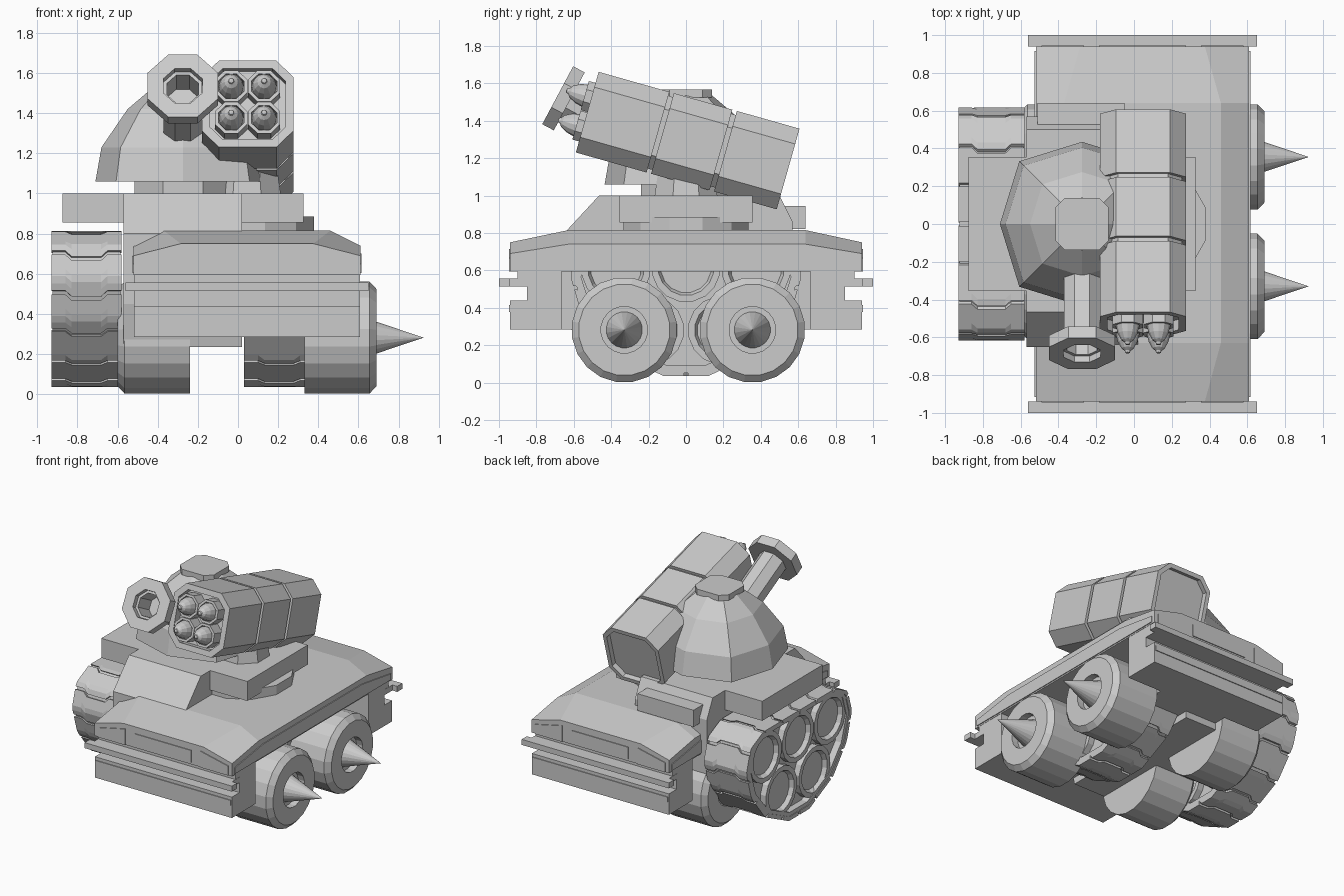
import bpy, bmesh, math
from mathutils import Vector, Matrix

if "Cube" in bpy.data.objects:
    bpy.data.objects.remove(bpy.data.objects["Cube"])

grey = bpy.data.materials.new("plain grey")
grey.diffuse_color = (0.6, 0.6, 0.6, 1)
grey.use_nodes = True
grey.node_tree.nodes["Principled BSDF"].inputs["Base Color"].default_value = grey.diffuse_color
CAR, TANK = 0.045, -0.275          # centre lines of the two merged vehicles
I = Matrix.Identity(4)


def finish(name, bm, m=I):
    bmesh.ops.remove_doubles(bm, verts=bm.verts, dist=1e-5)
    bmesh.ops.recalc_face_normals(bm, faces=bm.faces)
    bm.transform(m)
    me = bpy.data.meshes.new(name)
    bm.to_mesh(me)
    bm.free()
    me.materials.append(grey)
    ob = bpy.data.objects.new(name, me)
    bpy.context.collection.objects.link(ob)
    return ob


def loft(name, rings, m=I, caps=True, closed=False):
    bm = bmesh.new()
    vs = [[bm.verts.new(p) for p in r] for r in rings]
    n = len(vs[0])
    pairs = list(zip(vs, vs[1:])) + ([(vs[-1], vs[0])] if closed else [])
    for a, b in pairs:
        for i in range(n):
            j = (i + 1) % n
            bm.faces.new((a[i], a[j], b[j], b[i]))
    if caps and not closed:
        bm.faces.new(vs[0])
        bm.faces.new(vs[-1])
    return finish(name, bm, m)


def put(axis, p, a):
    return {'x': (a, p[0], p[1]), 'y': (p[0], a, p[1]), 'z': (p[0], p[1], a)}[axis]


def prism(name, pts, axis, a, b, m=I):
    return loft(name, [[put(axis, p, t) for p in pts] for t in (a, b)], m)


def box(name, x0, x1, y0, y1, z0, z1):
    return prism(name, [(x0, y0), (x1, y0), (x1, y1), (x0, y1)], 'z', z0, z1)


def lathe(name, prof, pos, direction, n=20, phase=0.0, closed=False, m=I):
    """Turn (radius, distance) points about an axis."""
    q = Vector(direction).to_track_quat('Z', 'Y').to_matrix().to_4x4()
    ang = [2 * math.pi * (i + phase) / n for i in range(n)]
    rings = [[(max(r, 1e-6) * math.cos(t), max(r, 1e-6) * math.sin(t), d) for t in ang] for r, d in prof]
    return loft(name, rings, m @ Matrix.Translation(pos) @ q, closed=closed)


def octa(w, h, c):
    return [(w, h - c), (w - c, h), (c - w, h), (-w, h - c), (-w, c - h), (c - w, -h), (w - c, -h), (w, c - h)]


# ---- car: upper shell
def section(y, zs, tw, zt, hw=0.565):
    return [(CAR + x, y, z) for x, z in
            [(-hw, 0.595), (hw, 0.595), (hw, zs), (tw, zt), (-tw, zt), (-hw, zs)]]

loft("car_shell", [section(-0.94, 0.69, 0.33, 0.75), section(-0.63, 0.74, 0.415, 0.815),
                   section(0.64, 0.74, 0.415, 0.815), section(0.94, 0.69, 0.33, 0.75)])
# ---- car: lower chassis
box("car_chassis_middle", CAR - 0.28, CAR + 0.28, -0.7, 0.7, 0.285, 0.6)
for s, end in ((-1, "front"), (1, "rear")):
    prof = [(0.665, 0.285), (0.94, 0.285), (0.94, 0.44), (0.85, 0.44), (0.85, 0.515), (0.90, 0.515), (0.90, 0.6), (0.665, 0.6)]
    prism("car_chassis_" + end, [(s * y, z) for y, z in prof], 'x', CAR - 0.563, CAR + 0.563)
    box(end + "_bumper", -0.56, 0.65, *sorted((s * 0.94, s * 1.0)), 0.515, 0.556)
    box(end + "_bumper_mount", CAR - 0.565, CAR + 0.565, *sorted((s * 0.85, s * 0.95)), 0.515, 0.556)
    # thin panels on the end faces
    ya, yb = s * 0.935, s * 0.946
    prism(end + "_grille", [(-0.185, 0.61), (0.275, 0.61), (0.275, 0.70), (-0.185, 0.70)], 'y', ya, yb)
    prism(end + "_lower_strip", [(-0.51, 0.378), (0.6, 0.378), (0.6, 0.416), (-0.51, 0.416)], 'y', ya, yb)
    for k in (-1, 1):
        lamp = [(0.31, 0.59 + 0.005), (0.535, 0.595), (0.535, 0.665), (0.31, 0.715)]
        prism(end + "_lamp", [(CAR + k * x, z) for x, z in lamp], 'y', ya, yb)
for k in (-1, 1):
    band = [(-0.915, 0.605), (0.915, 0.605), (0.915, 0.65), (0.58, 0.70), (-0.58, 0.70), (-0.915, 0.65)]
    prism("side_band", band, 'x', CAR + k * 0.56, CAR + k * 0.571)

# ---- car: wheels with spiked hubs
for k in (-1, 1):
    for y in (-0.33, 0.355):
        tip = 0.88 if k > 0 else 0.66
        lathe("car_wheel", [(0, 0.285), (0.282, 0.285), (0.282, 0.61), (0.245, 0.645), (0.125, 0.645), (0.125, 0.595),
                            (0.097, 0.595), (0, tip)], (CAR, y, 0.282), (k, 0, 0), 20, 0.5)

# ---- tank: tracks
half = [(0.12, 0.035), (0.40, 0.17), (0.56, 0.37), (0.62, 0.575), (0.57, 0.74), (0.42, 0.812)]
path = [Vector(p) for p in half] + [Vector((-y, z)) for y, z in reversed(half)]
MID = Vector((0, 0.46))
N = len(path)
lens = [(path[(i + 1) % N] - path[i]).length for i in range(N)]
TOTAL = sum(lens)


def at(s):
    s %= TOTAL
    for i in range(N):
        if s <= lens[i]:
            return path[i].lerp(path[(i + 1) % N], s / lens[i])
        s -= lens[i]
    return path[0]


def shrink(p, d):
    v = p - MID
    return p - v.normalized() * d


PLATES = 16
cols = [(-1, 0), (-0.6, 0), (-0.42, 0.03), (0.42, 0.03), (0.6, 0), (1, 0)]
for cx, side in ((-0.755, "left"), (0.205, "right")):
    # belt ring and recessed core
    outer = [shrink(p, 0.018) for p in path]
    inner = [shrink(p, 0.06) for p in path]
    loft(side + "_track_belt", [[put('x', p, cx + o) for p in pts] for pts, o in
                                ((outer, -0.17), (outer, 0.17), (inner, 0.17), (inner, -0.17))], closed=True)
    prism(side + "_track_core", [shrink(p, 0.04) for p in path], 'x', cx - 0.12, cx + 0.12)
    # interlocking tread plates
    bm = bmesh.new()
    step = TOTAL / PLATES
    for i in range(PLATES):
        grid = []
        for r in range(6):
            s0 = -0.11 + i * step + (step - 0.02) * r / 5
            row = []
            for f, off in cols:
                p = at(s0 + off)
                row.append([bm.verts.new(put('x', q, cx + f * 0.175)) for q in (p, shrink(p, 0.03))])
            grid.append(row)
        R, C = 5, len(cols) - 1
        for lay in (0, 1):
            for r in range(R):
                for c in range(C):
                    bm.faces.new([grid[r + a][c + b][lay] for a, b in ((0, 0), (0, 1), (1, 1), (1, 0))])
        rim = [grid[0][c] for c in range(C)] + [grid[r][C] for r in range(R)] + \
              [grid[R][c] for c in range(C, 0, -1)] + [grid[r][0] for r in range(R, 0, -1)]
        for a, b in zip(rim, rim[1:] + rim[:1]):
            bm.faces.new((a[0], b[0], b[1], a[1]))
    finish(side + "_track_plates", bm)
    # road wheels, dished on both faces
    for y, z in ((-0.375, 0.605), (0, 0.615), (0.375, 0.605), (-0.195, 0.28), (0.195, 0.28)):
        lathe(side + "_road_wheel", [(0, -0.135), (0.135, -0.135), (0.15, -0.165), (0.185, -0.165), (0.185, 0.165),
                                     (0.15, 0.165), (0.135, 0.135), (0, 0.135)], (cx, y, z), (1, 0, 0), 16, 0.5)

# ---- tank: hull
prism("tank_hull", [(-0.6, 0.235), (0.57, 0.235), (0.57, 0.86), (0.5, 1.0), (-0.465, 1.0), (-0.65, 0.80), (-0.65, 0.45)],
      'x', TANK - 0.295, TANK + 0.295)
box("hull_fender_deck", TANK - 0.6, TANK + 0.6, -0.355, 0.355, 0.855, 1.0)
prism("hull_rear_box", [(0.5, 0.82), (0.64, 0.82), (0.64, 0.945), (0.5, 0.945)], 'x', -0.51, -0.05)

# ---- tank: turret
lathe("turret_neck", [(0.26, 0.98), (0.26, 1.08)], (TANK, 0, 0), (0, 0, 1), 8, 0.5)
dome = []
for z, r in ((1.06, 0.435), (1.23, 0.405), (1.42, 0.275), (1.535, 0.14)):
    dome.append([(TANK + r * w * math.cos(a), r * w * math.sin(a), z) for a, w in
                 ((i * math.pi / 4, 1.08 if i % 2 else 1.0) for i in range(8))])
loft("turret_dome", dome)
prism("turret_hatch", [(TANK + x, y) for x, y in octa(0.14, 0.138, 0.05)], 'z', 1.525, 1.567)

# ---- tank: raised cannon
aim = Vector((0, -0.88, 0.47)).normalized()
mz = Vector((TANK, -0.655, 1.52))
lathe("cannon_barrel", [(0.103, -0.52), (0.103, 0.0), (0.085, 0.0), (0.085, -0.15)], mz, aim, 8, 0.5)
lathe("cannon_muzzle", [(0.105, -0.035), (0.19, -0.035), (0.19, 0.035), (0.105, 0.035)], mz, aim, 8, 0.5, closed=True)

# ---- car: missile launcher on a turntable
lathe("launcher_turntable", [(0.345, 0.80), (0.345, 0.885)], (CAR, 0, 0), (0, 0, 1), 12, 0.5)
lathe("launcher_pedestal", [(0.2, 0.88), (0.15, 1.2)], (CAR, 0, 0), (0, 0, 1), 8, 0.5)
L = Matrix.Translation((CAR + 0.003, 0.009, 1.294)) @ Matrix.Rotation(math.radians(-15.8), 4, 'X')


def oring(g, y):
    return [put('y', p, y) for p in octa(0.228 - g, 0.224 - g, 0.085 - g * 0.5)]

loft("launcher_front_case", [oring(0.04, -0.50), oring(0.04, -0.558), oring(0, -0.558), oring(0, -0.165)], L)
loft("launcher_middle_case", [oring(0, -0.14), oring(0, 0.185)], L)
loft("launcher_rear_case", [oring(0, 0.21), oring(0, 0.558), oring(0.03, 0.558), oring(0.03, 0.52)], L)
loft("launcher_core", [oring(0.022, -0.3), oring(0.022, 0.3)], L)
for x in (-0.082, 0.082):
    for z in (-0.082, 0.082):
        prof = [(0.087, 0.0), (0.087, 0.10), (0.069, 0.10), (0.069, 0.0)]
        lathe("launch_tube", prof, (x, -0.495, z), (0, -1, 0), 8, 0.5, closed=True, m=L)
        lathe("rocket", [(0.062, 0), (0.062, 0.10), (0.052, 0.14), (0.033, 0.175), (0.016, 0.188), (0.012, 0.20), (0, 0.203)],
              (x, -0.495, z), (0, -1, 0), 12, m=L)
